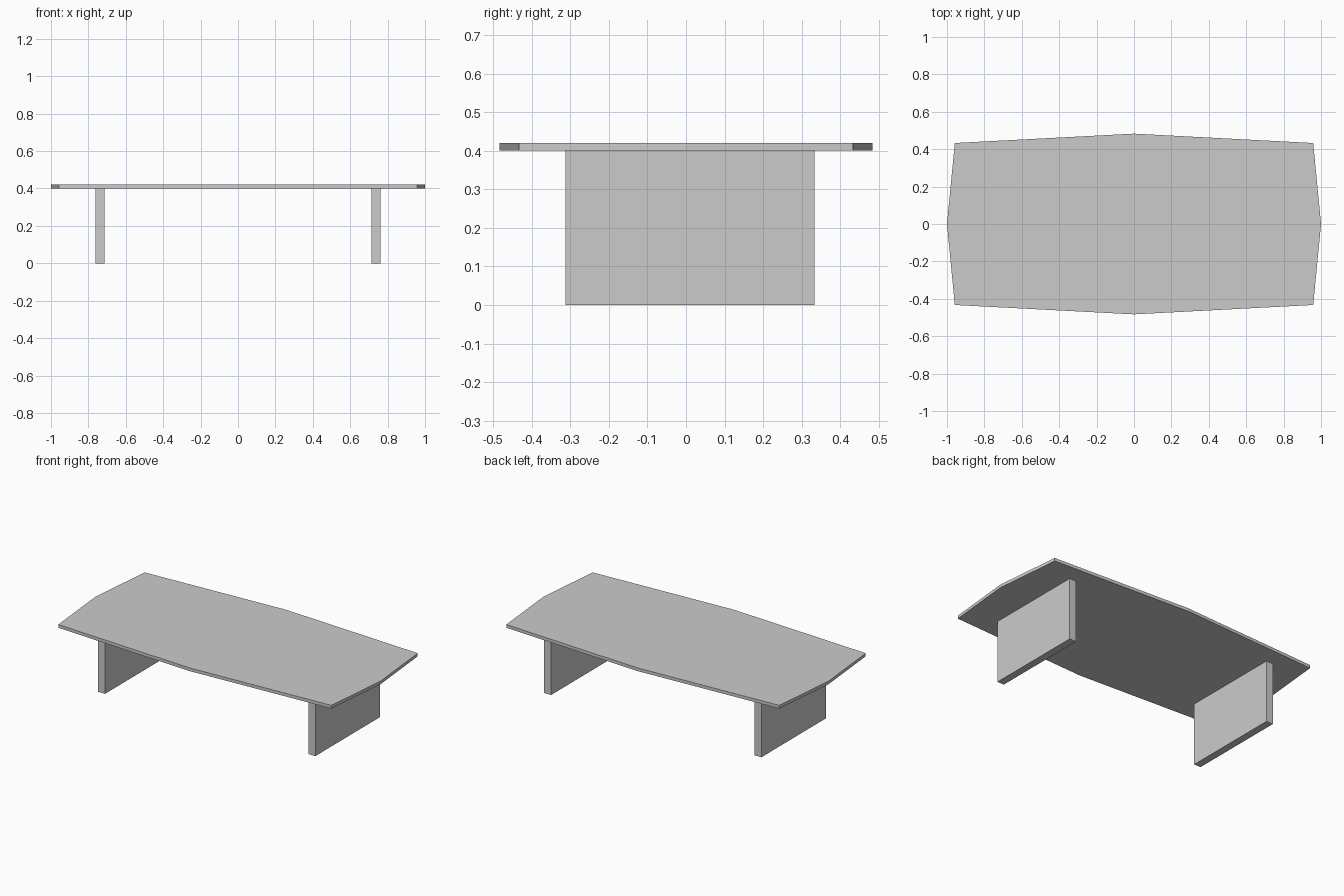
import bpy
import bmesh

cube = bpy.data.objects.get("Cube")
if cube:
    bpy.data.objects.remove(cube, do_unlink=True)

grey = bpy.data.materials.new("plain grey")
grey.use_nodes = True
COLOUR = (0.6, 0.6, 0.6, 1)
grey.diffuse_color = COLOUR
grey.node_tree.nodes["Principled BSDF"].inputs["Base Color"].default_value = COLOUR


def slab(name, outline, bottom, top):
    """Extrude a flat outline upwards into a solid slab."""
    bm = bmesh.new()
    face = bm.faces.new([bm.verts.new((x, y, bottom)) for x, y in outline])
    rim = bmesh.ops.extrude_face_region(bm, geom=[face])["geom"]
    verts = [v for v in rim if isinstance(v, bmesh.types.BMVert)]
    bmesh.ops.translate(bm, verts=verts, vec=(0, 0, top - bottom))
    bmesh.ops.recalc_face_normals(bm, faces=bm.faces)
    mesh = bpy.data.meshes.new(name)
    bm.to_mesh(mesh)
    bm.free()
    mesh.materials.append(grey)
    obj = bpy.data.objects.new(name, mesh)
    bpy.context.collection.objects.link(obj)
    return obj


LEG_HEIGHT, TOP_HEIGHT = 0.4, 0.42

# Eight-sided table top, bowed outwards on every side
half = [(0, -0.483), (0.958, -0.433), (1, 0), (0.958, 0.433)]
slab("table_top", half + [(-x, -y) for x, y in half], LEG_HEIGHT, TOP_HEIGHT)

# Upright panel legs, set slightly towards the back
for side, name in ((1, "left_leg"), (-1, "right_leg")):
    inner, outer = side * 0.714, side * 0.762
    front, back = -0.313, 0.333
    slab(name, [(inner, front), (outer, front), (outer, back), (inner, back)],
         0, LEG_HEIGHT)
